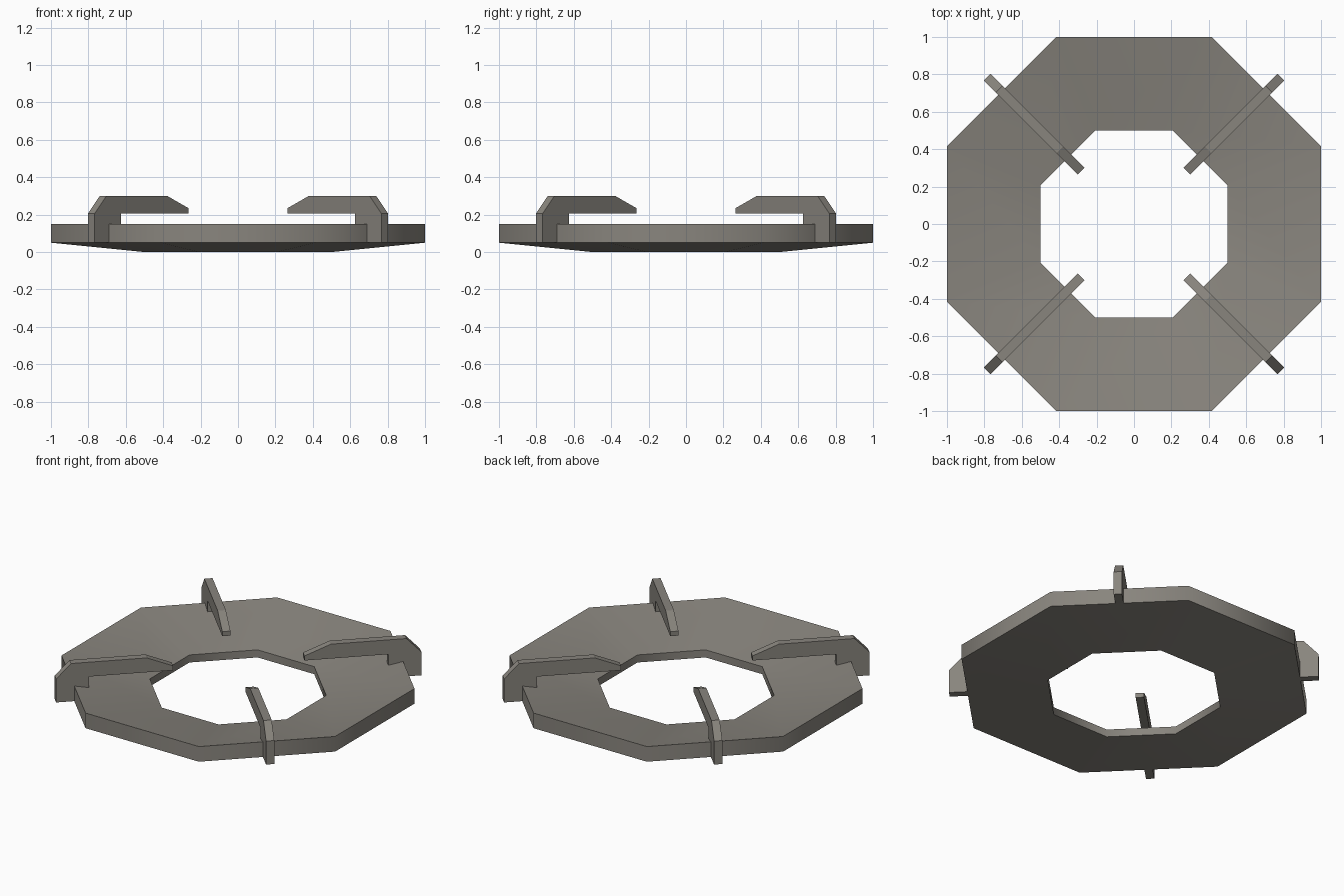
import bpy
import bmesh
import math

cube = bpy.data.objects.get("Cube")
if cube:
    bpy.data.objects.remove(cube)

# Single warm grey
grey = bpy.data.materials.new("warm_grey")
grey.use_nodes = True
colour = (0.25, 0.235, 0.208, 1)
grey.diffuse_color = colour
grey.node_tree.nodes["Principled BSDF"].inputs["Base Color"].default_value = colour


def make_object(name, bm):
    bmesh.ops.recalc_face_normals(bm, faces=bm.faces)
    mesh = bpy.data.meshes.new(name)
    bm.to_mesh(mesh)
    bm.free()
    mesh.materials.append(grey)
    obj = bpy.data.objects.new(name, mesh)
    bpy.context.collection.objects.link(obj)
    return obj


# Octagonal ring: section (distance to flat side, height) swept in eight steps
section = [(1.0, 0.05), (1.0, 0.15), (0.5, 0.05), (0.5, 0.0)]
bm = bmesh.new()
loops = []
for i in range(8):
    a = math.radians(22.5 + 45 * i)
    k = 1 / math.cos(math.radians(22.5))
    loops.append([bm.verts.new((r * k * math.cos(a), r * k * math.sin(a), z))
                  for r, z in section])
for i in range(8):
    here, after = loops[i], loops[(i + 1) % 8]
    for j in range(4):
        n = (j + 1) % 4
        bm.faces.new((here[j], after[j], after[n], here[n]))
ring = make_object("octagonal_ring", bm)
bpy.ops.object.select_all(action='DESELECT')
ring.select_set(True)
bpy.context.view_layer.objects.active = ring
bpy.ops.object.shade_smooth_by_angle(angle=math.radians(50))

# Hooked clamps: flat profile (radius, height) extruded to a plate
profile = [(1.11, 0.05), (1.11, 0.205), (1.02, 0.30), (0.56, 0.30),
           (0.40, 0.235), (0.40, 0.205), (0.91, 0.205), (0.91, 0.05)]
thickness = 0.05
corners = {"back_left": 45, "back_right": 135, "front_right": 225, "front_left": 315}
for corner, angle in corners.items():
    bm = bmesh.new()
    face = bm.faces.new([bm.verts.new((r, -thickness / 2, z)) for r, z in profile])
    grown = bmesh.ops.extrude_face_region(bm, geom=[face])["geom"]
    bmesh.ops.translate(bm, vec=(0, thickness, 0),
                        verts=[g for g in grown if isinstance(g, bmesh.types.BMVert)])
    clamp = make_object(corner + "_clamp", bm)
    clamp.rotation_euler.z = math.radians(angle)
